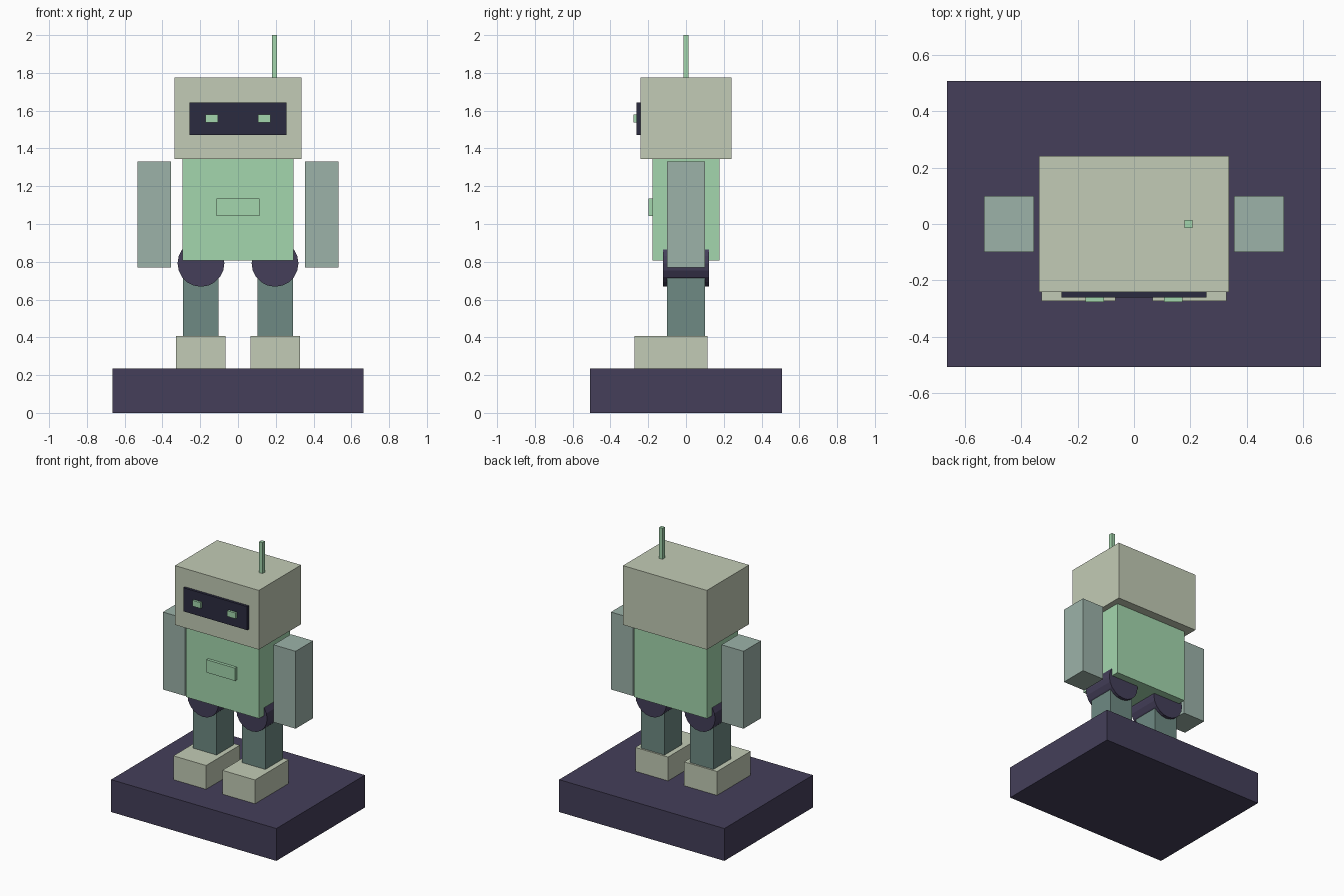
import bpy, math

if "Cube" in bpy.data.objects:
    bpy.data.objects.remove(bpy.data.objects["Cube"])


def material(name, r, g, b):
    m = bpy.data.materials.new(name)
    m.diffuse_color = [(c / 255) ** 2.2 for c in (r, g, b)] + [1]
    m.use_nodes = True
    m.node_tree.nodes["Principled BSDF"].inputs["Base Color"].default_value = m.diffuse_color
    return m


plum = material("plum", 70, 65, 90)
navy = material("navy", 47, 47, 66)
cream = material("cream", 193, 202, 180)
green = material("green", 162, 213, 172)
sage = material("sage", 155, 177, 167)
slate = material("slate", 110, 137, 130)


def box(name, x, y, z, mat):
    """Box from (min, max) ranges."""
    bpy.ops.mesh.primitive_cube_add(size=1, location=[sum(r) / 2 for r in (x, y, z)])
    ob = bpy.context.object
    ob.name = name
    ob.scale = [r[1] - r[0] for r in (x, y, z)]
    bpy.ops.object.transform_apply(location=False, rotation=False, scale=True)
    ob.data.materials.append(mat)


def box_pair(name, x, y, z, mat):
    """Matching boxes on both sides of x = 0."""
    box("right_" + name, x, y, z, mat)
    box("left_" + name, (-x[1], -x[0]), y, z, mat)


# Plinth
box("base", (-0.664, 0.664), (-0.508, 0.508), (0, 0.235), plum)

# Legs
box_pair("foot", (0.065, 0.328), (-0.273, 0.113), (0.235, 0.408), cream)
box_pair("leg", (0.102, 0.29), (-0.1, 0.1), (0.408, 0.79), slate)

# Hip joints
for side, x in (("right", 0.196), ("left", -0.196)):
    bpy.ops.mesh.primitive_cylinder_add(vertices=20, radius=0.124, depth=0.245,
                                        location=(x, 0, 0.792),
                                        rotation=(math.pi / 2, 0, 0))
    hip = bpy.context.object
    hip.name = side + "_hip"
    hip.data.materials.append(plum)

# Body
box("torso", (-0.295, 0.295), (-0.178, 0.178), (0.808, 1.345), green)
box("chest_panel", (-0.115, 0.115), (-0.199, -0.178), (1.042, 1.135), green)
box_pair("arm", (0.355, 0.533), (-0.1, 0.1), (0.769, 1.331), sage)

# Head
box("head", (-0.337, 0.337), (-0.242, 0.242), (1.345, 1.775), cream)
box("visor", (-0.257, 0.257), (-0.261, -0.242), (1.472, 1.643), navy)
box_pair("eye", (0.107, 0.173), (-0.277, -0.261), (1.538, 1.58), green)
box("antenna", (0.18, 0.207), (-0.0135, 0.0135), (1.775, 2.0), green)
